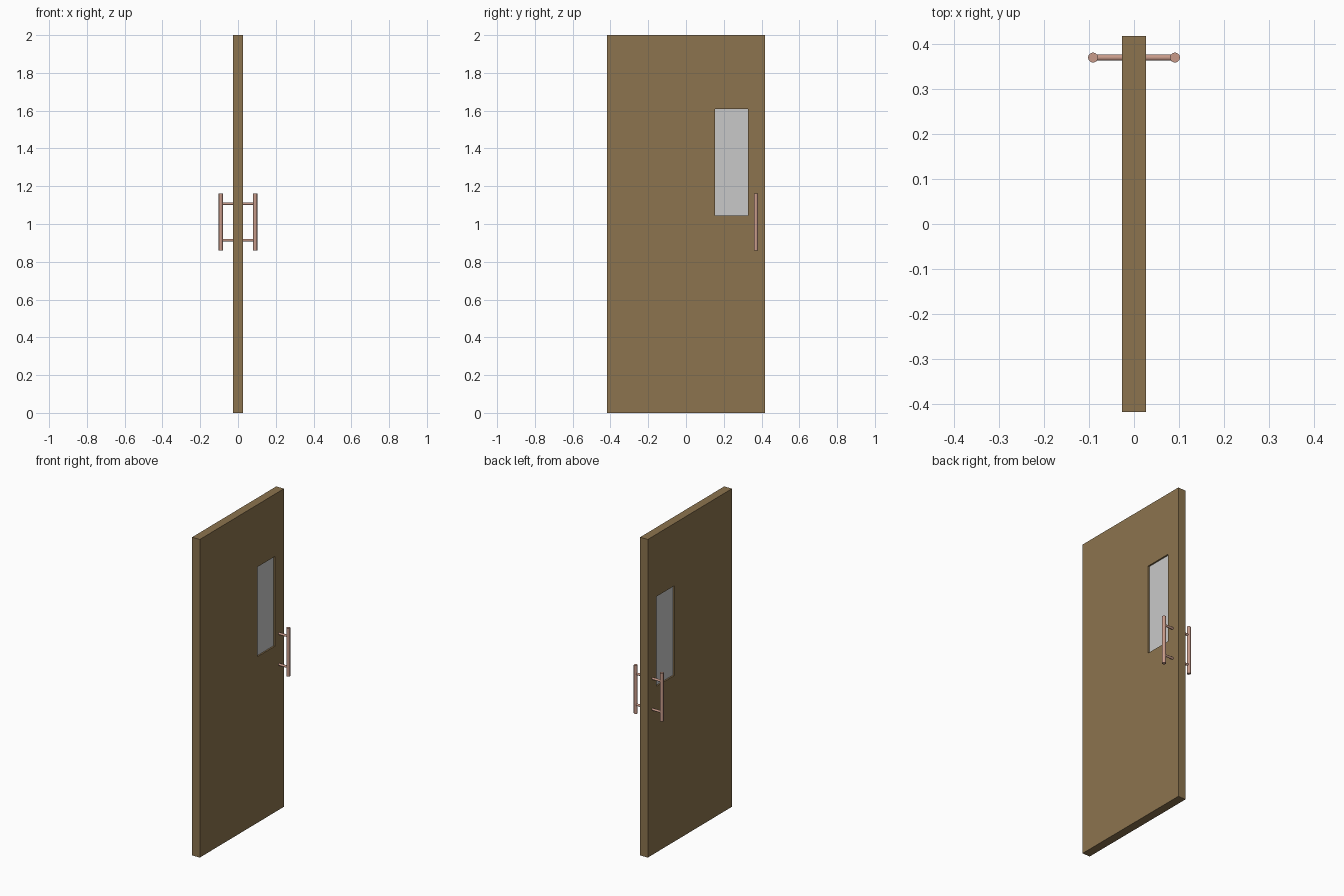
import bpy, bmesh, math

if "Cube" in bpy.data.objects:
    bpy.data.objects.remove(bpy.data.objects["Cube"])

def material(name, rgb):
    m = bpy.data.materials.new(name)
    m.diffuse_color = (*rgb, 1)
    m.use_nodes = True
    m.node_tree.nodes["Principled BSDF"].inputs["Base Color"].default_value = m.diffuse_color
    return m

WOOD = material("brown wood", (0.262, 0.174, 0.077))
GLASS = material("pale grey glass", (0.584, 0.584, 0.584))
METAL = material("copper metal", (0.578, 0.328, 0.254))

HALF_T, HALF_W, HEIGHT = 0.0267, 0.418, 2.0
WIN_Y, WIN_Z = (0.154, 0.329), (1.044, 1.608)
HANDLE_Y, GRIP_X = 0.37, 0.091

# Door leaf: a grid of panels with the window panel left out, given thickness
bm = bmesh.new()
ys = [-HALF_W, *WIN_Y, HALF_W]
zs = [0, *WIN_Z, HEIGHT]
grid = [[bm.verts.new((0, y, z)) for z in zs] for y in ys]
for i in range(3):
    for j in range(3):
        if (i, j) != (1, 1):
            bm.faces.new((grid[i][j], grid[i + 1][j], grid[i + 1][j + 1], grid[i][j + 1]))
mesh = bpy.data.meshes.new("door_leaf")
bm.to_mesh(mesh)
bm.free()
mesh.materials.append(WOOD)
door = bpy.data.objects.new("door_leaf", mesh)
bpy.context.collection.objects.link(door)
solid = door.modifiers.new("thickness", 'SOLIDIFY')
solid.thickness = 2 * HALF_T
solid.offset = 0

# Window pane, slightly recessed on both sides
bpy.ops.mesh.primitive_cube_add(size=1, location=(0, sum(WIN_Y) / 2, sum(WIN_Z) / 2))
pane = bpy.context.object
pane.name = "window_pane"
pane.scale = (0.034, WIN_Y[1] - WIN_Y[0], WIN_Z[1] - WIN_Z[0])
pane.data.materials.append(GLASS)

def rod(name, radius, length, loc, along_x=False):
    bpy.ops.mesh.primitive_cylinder_add(vertices=32, radius=radius, depth=length, location=loc,
                                        rotation=(0, math.pi / 2 if along_x else 0, 0))
    ob = bpy.context.object
    ob.name = name
    ob.data.materials.append(METAL)
    bpy.ops.object.shade_smooth_by_angle()

# Pull handles: upright grip and two posts on each face
for side, label in ((1, "right"), (-1, "left")):
    rod(f"handle_grip_{label}", 0.011, 0.303, (side * GRIP_X, HANDLE_Y, 1.01))
    inner = HALF_T - 0.002
    for z, level in ((1.108, "upper"), (0.914, "lower")):
        rod(f"handle_post_{level}_{label}", 0.007, GRIP_X - inner,
            (side * (GRIP_X + inner) / 2, HANDLE_Y, z), along_x=True)
